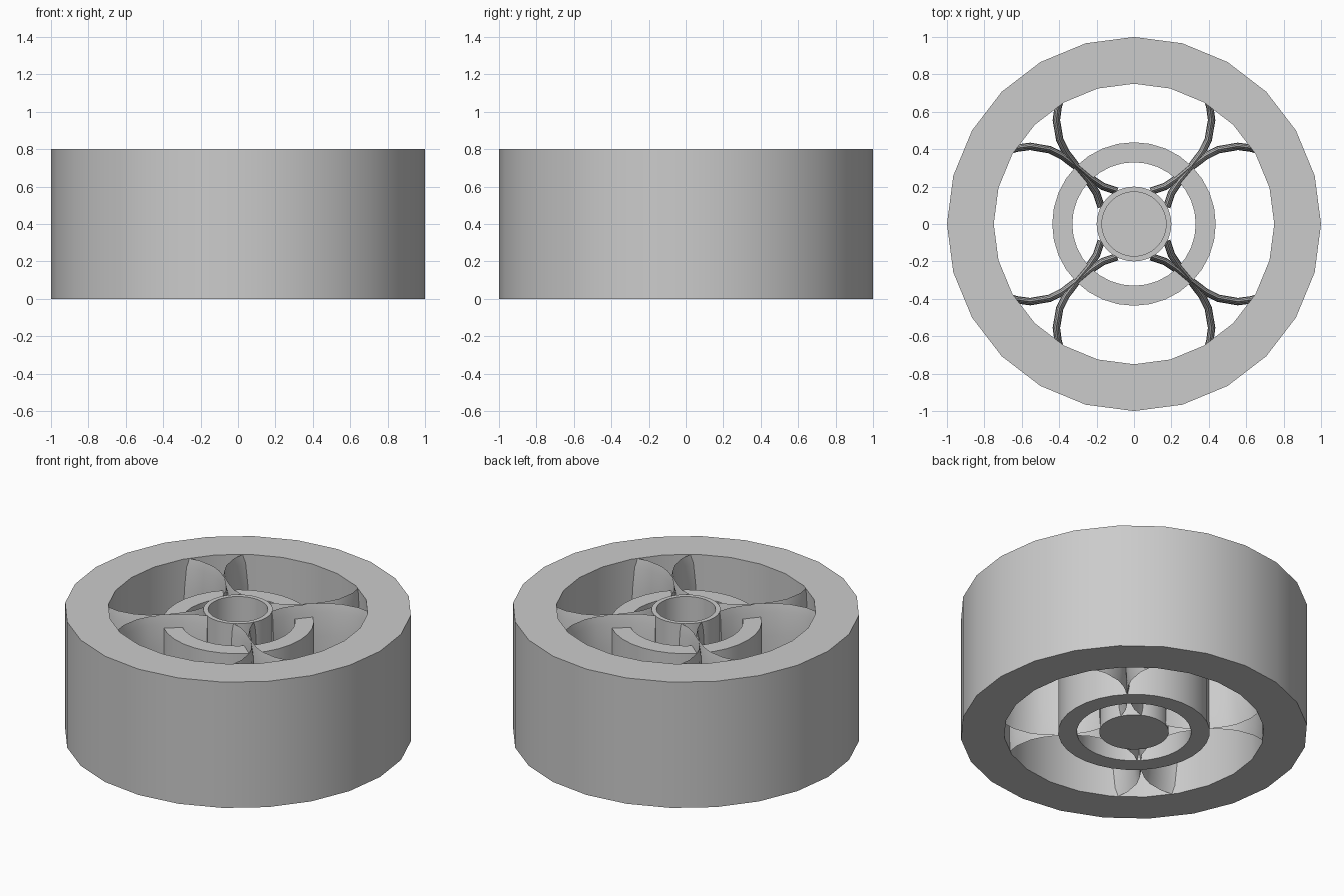
import bpy
import bmesh
import math
from mathutils import Vector

cube = bpy.data.objects.get("Cube")
if cube:
    bpy.data.objects.remove(cube)

GREY = (0.6, 0.6, 0.6, 1.0)
HEIGHT = 0.8

grey = bpy.data.materials.new("plain grey")
grey.use_nodes = True
grey.diffuse_color = GREY
grey.node_tree.nodes["Principled BSDF"].inputs["Base Color"].default_value = GREY


def finish(bm, name):
    bmesh.ops.recalc_face_normals(bm, faces=bm.faces)
    mesh = bpy.data.meshes.new(name)
    bm.to_mesh(mesh)
    bm.free()
    mesh.materials.append(grey)
    obj = bpy.data.objects.new(name, mesh)
    bpy.context.collection.objects.link(obj)
    bpy.ops.object.select_all(action="DESELECT")
    obj.select_set(True)
    bpy.context.view_layer.objects.active = obj
    bpy.ops.object.shade_smooth_by_angle(angle=math.radians(35))
    return obj


def bridge(bm, a, b):
    for i in range(len(a)):
        j = (i + 1) % len(a)
        bm.faces.new((a[i], a[j], b[j], b[i]))


def turned(name, profile, sides, closed):
    """Turn a (radius, z) profile around z; an open one is capped at both ends."""
    bm = bmesh.new()
    rings = []
    for r, z in profile:
        angles = [2 * math.pi * i / sides for i in range(sides)]
        rings.append([bm.verts.new((r * math.cos(a), r * math.sin(a), z)) for a in angles])
    for a, b in zip(rings, rings[1:]):
        bridge(bm, a, b)
    if closed:
        bridge(bm, rings[-1], rings[0])
    else:
        bm.faces.new(rings[0])
        bm.faces.new(rings[-1])
    return finish(bm, name)


def tube(name, outer, inner, top, sides):
    turned(name, [(outer, 0), (outer, top), (inner, top), (inner, 0)], sides, True)


def blade(name, path, half_width=0.02, sides=12):
    """Sweep a tall, thin ellipse along a flat path."""
    bm = bmesh.new()
    rings = []
    for i, p in enumerate(path):
        along = path[min(i + 1, len(path) - 1)] - path[max(i - 1, 0)]
        side = Vector((-along.y, along.x)).normalized() * half_width
        ring = []
        for k in range(sides):
            a = 2 * math.pi * k / sides
            q = p + side * math.cos(a)
            ring.append(bm.verts.new((q.x, q.y, HEIGHT / 2 * (1 + math.sin(a)))))
        rings.append(ring)
    for a, b in zip(rings, rings[1:]):
        bridge(bm, a, b)
    bm.faces.new(rings[0])
    bm.faces.new(rings[-1])
    finish(bm, name)


# Outer rim and the lower inner ring
tube("outer_rim", 1.0, 0.75, HEIGHT, 24)
tube("inner_ring", 0.437, 0.33, 0.72, 32)

# Hub: a cup closed at the bottom
turned("hub", [(0.2, 0), (0.2, HEIGHT), (0.172, HEIGHT), (0.172, 0.4)], 32, False)

# Spokes: crossing pairs of curved blades on each diagonal
curve = [(0.70, 0.38), (0.63, 0.405), (0.555, 0.415), (0.45, 0.397), (0.385, 0.365),
         (0.31, 0.308), (0.24, 0.225), (0.2, 0.165), (0.175, 0.09)]
count = 0
for sx in (1, -1):
    for sy in (1, -1):
        for swap in (False, True):
            count += 1
            points = [(y, x) if swap else (x, y) for x, y in curve]
            blade(f"spoke_{count}", [Vector((sx * x, sy * y)) for x, y in points])
